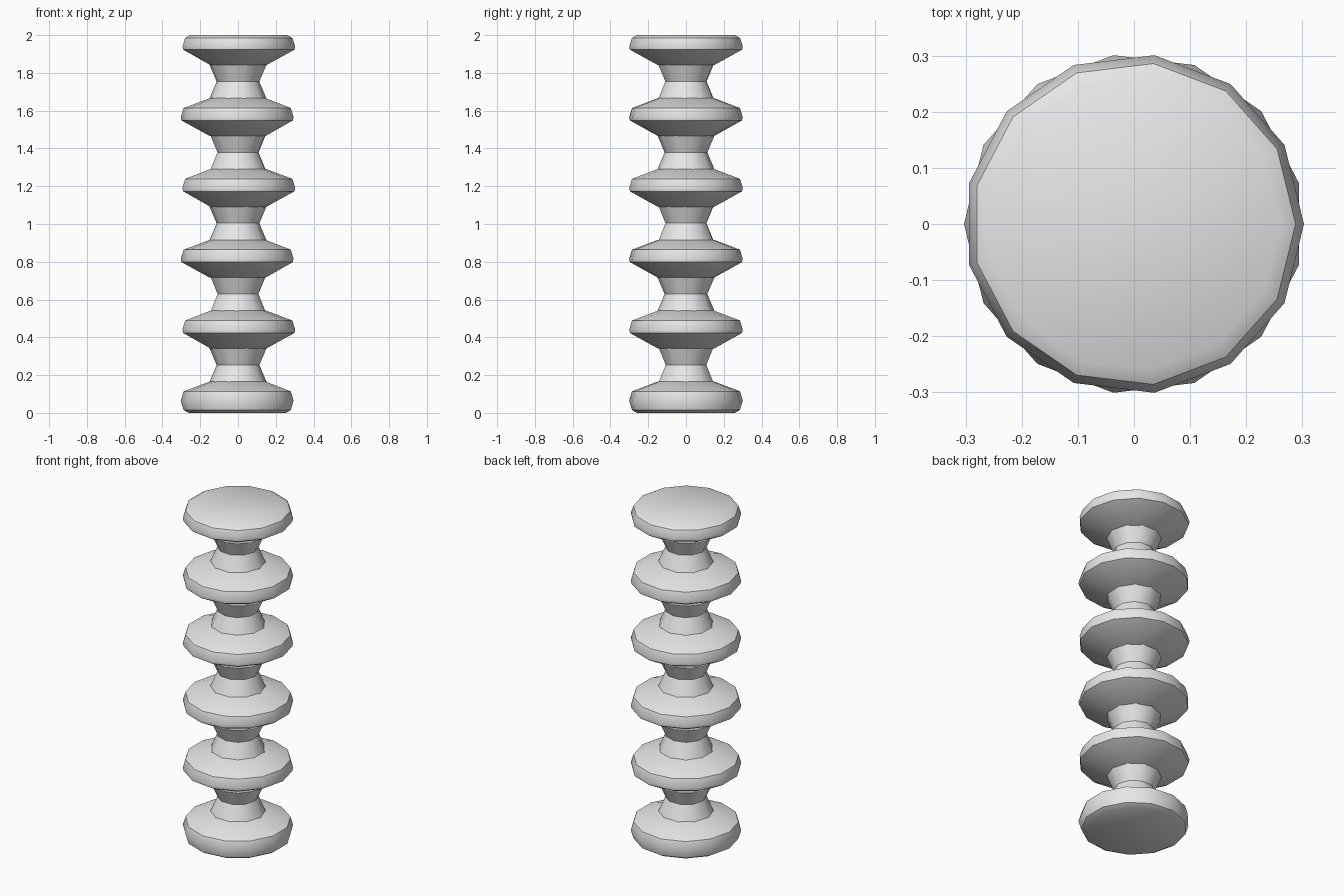
import bpy, bmesh
from math import sin, cos, tau, radians

cube = bpy.data.objects.get("Cube")
if cube:
    bpy.data.objects.remove(cube, do_unlink=True)

# One plain grey for the whole column
grey = bpy.data.materials.new("plain_grey")
grey.use_nodes = True
grey.diffuse_color = (0.8, 0.8, 0.8, 1)
grey.node_tree.nodes["Principled BSDF"].inputs["Base Color"].default_value = (0.8, 0.8, 0.8, 1)


def lathe(name, profile, sides, phase, base):
    """Turn a bottom-to-top (radius, height) profile into a capped solid."""
    bm = bmesh.new()
    rings = []
    for r, z in profile:
        angles = [phase + tau * i / sides for i in range(sides)]
        rings.append([bm.verts.new((r * cos(a), r * sin(a), base + z)) for a in angles])
    for low, high in zip(rings, rings[1:]):
        for i in range(sides):
            j = (i + 1) % sides
            bm.faces.new((low[i], low[j], high[j], high[i]))
    bm.faces.new(rings[0][::-1])
    bm.faces.new(rings[-1])
    mesh = bpy.data.meshes.new(name)
    bm.to_mesh(mesh)
    bm.free()
    mesh.materials.append(grey)
    obj = bpy.data.objects.new(name, mesh)
    bpy.context.collection.objects.link(obj)
    bpy.ops.object.select_all(action='DESELECT')
    obj.select_set(True)
    bpy.context.view_layer.objects.active = obj
    bpy.ops.object.shade_smooth_by_angle(angle=radians(38))


COUNT, PITCH, RIM = 6, 0.375, 0.066

# Profile pieces, heights measured from the rim of each disc
underside = [(0.15, -0.1), (0.299, -0.018)]
rim = [(0.303, 0)]
upper_side = [(0.288, 0.048), (0.15, 0.1)]
flat_bottom = [(0.262, -0.066), (0.288, -0.051)]
flat_top = [(0.288, 0.044), (0.262, 0.059)]
neck = [(0.152, 0.096), (0.113, 0.188), (0.152, 0.279)]

for k in range(COUNT):
    base = RIM + PITCH * k
    # Disc, with flat ends on the first and last
    below = flat_bottom if k == 0 else underside
    above = flat_top if k == COUNT - 1 else upper_side
    phase = tau / 26 * ((COUNT - 1 - k) % 2)
    lathe(f"disc_{k + 1}", below + rim + above, 13, phase, base)
    # Pinched neck up to the next disc
    if k < COUNT - 1:
        lathe(f"neck_{k + 1}", neck, 10, 0.3 * k, base)
